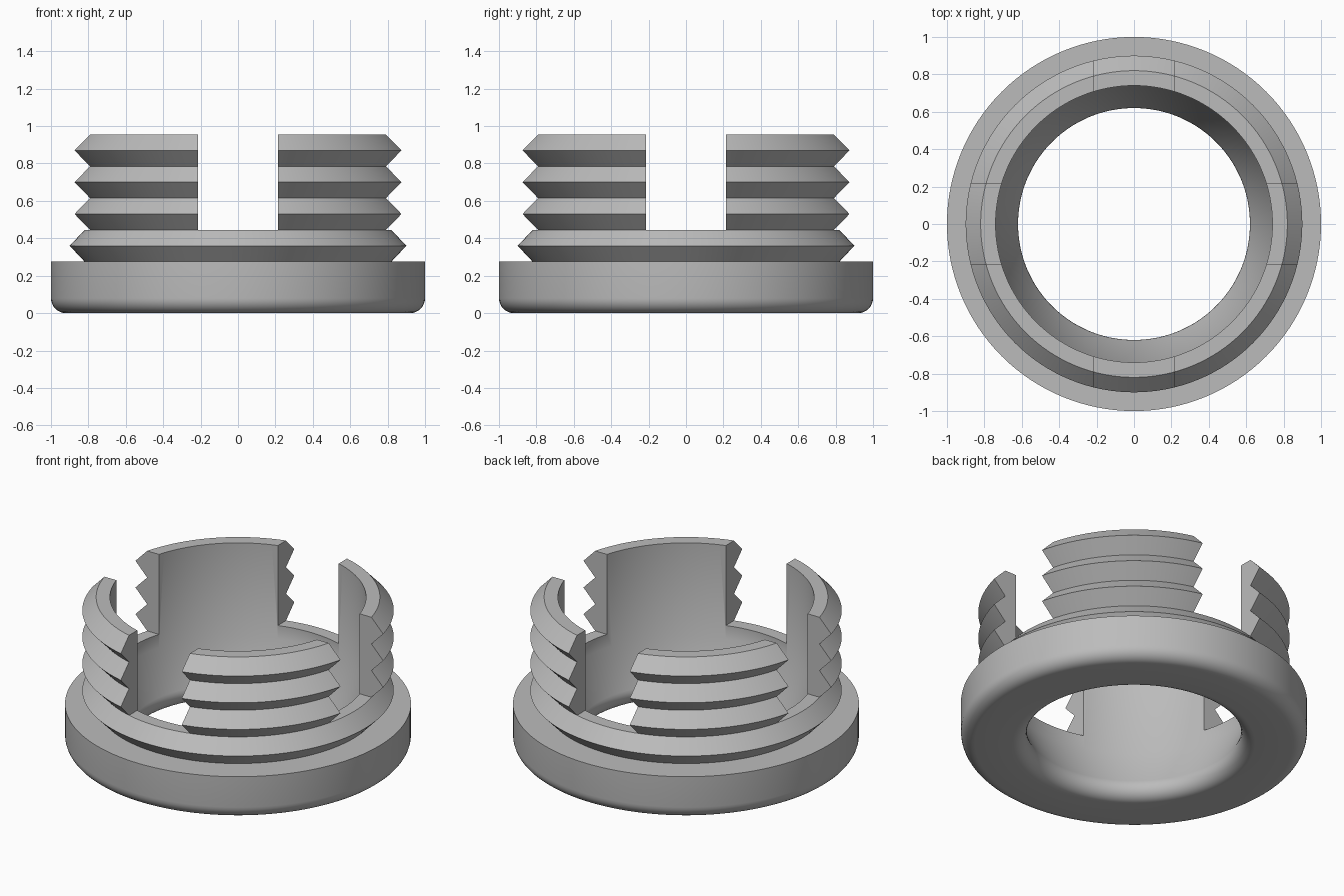
import bpy, bmesh, math

if "Cube" in bpy.data.objects:
    bpy.data.objects.remove(bpy.data.objects["Cube"])

SEG = 128
FILLET = 0.08

def arc(cx, cz, r, a0, a1, n):
    """Points on an arc in the radius/height plane, angles in degrees."""
    out = []
    for i in range(n + 1):
        a = math.radians(a0 + (a1 - a0) * i / n)
        out.append((cx + r * math.cos(a), cz + r * math.sin(a)))
    return out

# Closed cross-section: rounded flange, thread ridges, straight bore, flared throat
profile = arc(1 - FILLET, FILLET, FILLET, -90, 0, 8) + [(1.0, 0.275)]
for i in range(4):
    z = 0.275 + 0.17 * i
    profile += [(0.82, z), (0.90, z + 0.085)]
profile += [(0.82, 0.955), (0.74, 0.955), (0.74, 0.36)]
profile += arc(0.70, FILLET, FILLET, 156, 270, 10)

# Lathe the section around z
bm = bmesh.new()
rings = []
for s in range(SEG):
    a = 2 * math.pi * s / SEG
    rings.append([bm.verts.new((r * math.cos(a), r * math.sin(a), z)) for r, z in profile])
for s in range(SEG):
    p, q = rings[s], rings[(s + 1) % SEG]
    for j in range(len(profile)):
        k = (j + 1) % len(profile)
        bm.faces.new((p[j], q[j], q[k], p[k]))
bmesh.ops.recalc_face_normals(bm, faces=bm.faces)
mesh = bpy.data.meshes.new("threaded_bushing")
bm.to_mesh(mesh)
bm.free()
bushing = bpy.data.objects.new("threaded_bushing", mesh)
bpy.context.collection.objects.link(bushing)

grey = bpy.data.materials.new("plain grey")
grey.diffuse_color = (0.5, 0.5, 0.5, 1)
grey.use_nodes = True
grey.node_tree.nodes["Principled BSDF"].inputs["Base Color"].default_value = grey.diffuse_color
mesh.materials.append(grey)

# Two crossing slots split the threaded collar into four lobes
for size in ((0.43, 3, 1), (3, 0.43, 1)):
    bpy.ops.mesh.primitive_cube_add(size=1, location=(0, 0, 0.945))
    cutter = bpy.context.object
    cutter.name = "slot_cutter"
    cutter.scale = size
    cutter.hide_render = True
    bpy.context.view_layer.update()
    mod = bushing.modifiers.new("slot", 'BOOLEAN')
    mod.operation = 'DIFFERENCE'
    mod.solver = 'EXACT'
    mod.object = cutter
    bpy.context.view_layer.objects.active = bushing
    bpy.ops.object.modifier_apply(modifier=mod.name)
    bpy.data.objects.remove(cutter)

# Smooth round surfaces, crisp ridges and slot edges
bpy.ops.object.select_all(action='DESELECT')
bushing.select_set(True)
bpy.context.view_layer.objects.active = bushing
bpy.ops.object.shade_smooth_by_angle(angle=math.radians(30))
